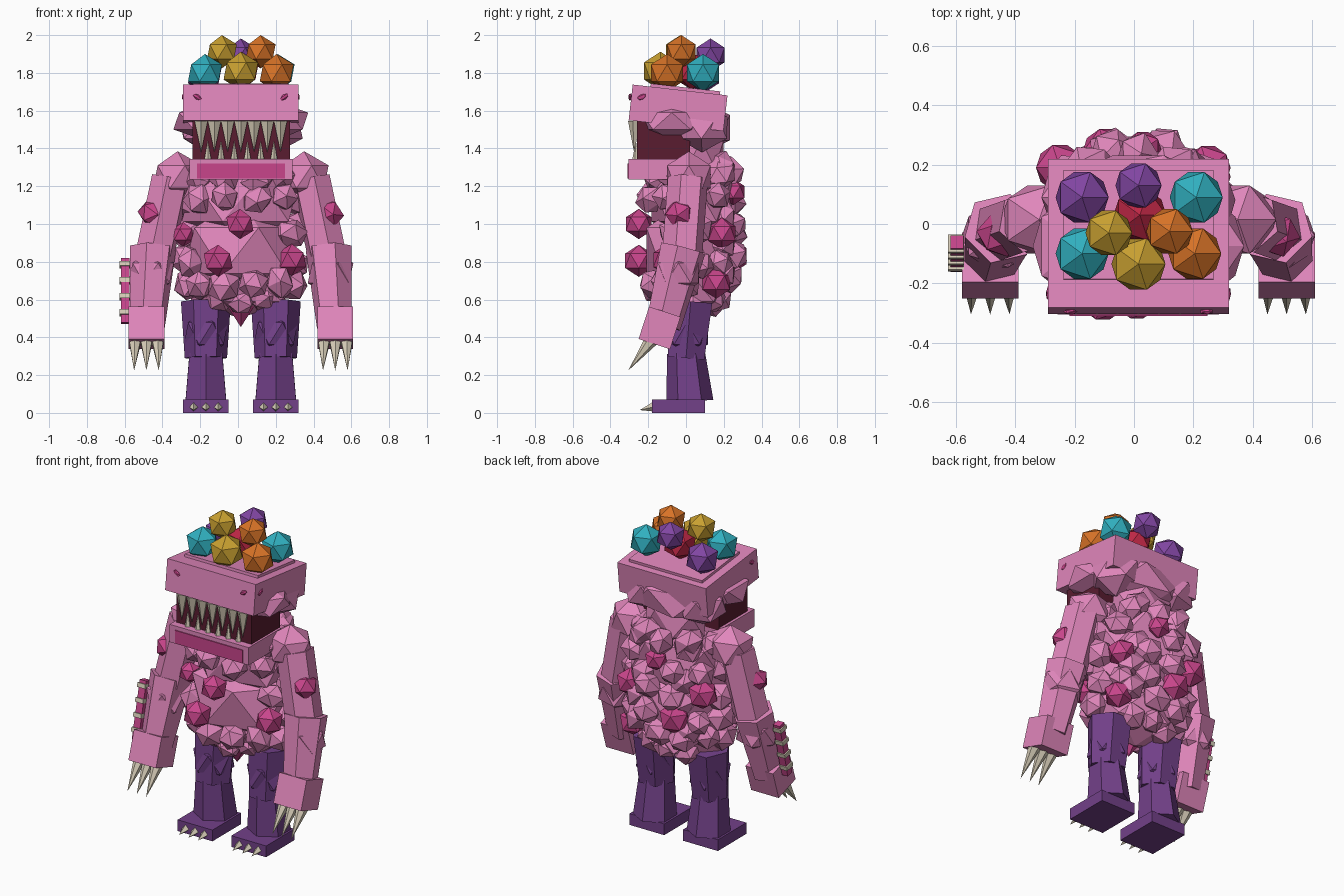
import bpy, bmesh, math, random
from mathutils import Matrix, Vector, Euler

random.seed(4)
cube = bpy.data.objects.get("Cube")
if cube:
    bpy.data.objects.remove(cube, do_unlink=True)

CX = 0.015  # centre line of the figure


def material(name, r, g, b):
    m = bpy.data.materials.new(name)
    m.use_nodes = True
    m.diffuse_color = (r, g, b, 1)
    m.node_tree.nodes["Principled BSDF"].inputs["Base Color"].default_value = (r, g, b, 1)
    return m


PINK = material("pink skin", 0.75, 0.24, 0.5)
HOT = material("hot pink", 0.58, 0.06, 0.26)
LEG = material("leg purple", 0.17, 0.052, 0.25)
VIOLET = material("violet", 0.22, 0.06, 0.36)
CYAN = material("cyan", 0.03, 0.43, 0.52)
YELLOW = material("yellow", 0.58, 0.35, 0.03)
ORANGE = material("orange", 0.68, 0.17, 0.02)
RED = material("red", 0.52, 0.02, 0.06)
BONE = material("bone", 0.68, 0.61, 0.48)
MAROON = material("mouth maroon", 0.10, 0.012, 0.03)


def finish(name, bm, mat):
    mesh = bpy.data.meshes.new(name)
    bm.to_mesh(mesh)
    bm.free()
    mesh.materials.append(mat)
    ob = bpy.data.objects.new(name, mesh)
    bpy.context.collection.objects.link(ob)


def placed(loc, size, rot):
    angles = Euler([math.radians(a) for a in rot])
    return Matrix.LocRotScale(Vector(loc), angles, Vector(size))


def ball(name, loc, size, mat, rot=(0, 0, 0)):
    if not isinstance(size, tuple):
        size = (size, size, size)
    bm = bmesh.new()
    bmesh.ops.create_icosphere(bm, subdivisions=1, radius=1, matrix=placed(loc, size, rot))
    finish(name, bm, mat)


def box(name, loc, size, mat, rot=(0, 0, 0)):
    bm = bmesh.new()
    bmesh.ops.create_cube(bm, size=1, matrix=placed(loc, size, rot))
    finish(name, bm, mat)


def limb(name, start, end, r1, r2, mat, sides=6, roll=0):
    """Tapered prism running from start to end."""
    a, b = Vector(start), Vector(end)
    turn = (b - a).to_track_quat('Z', 'Y').to_matrix().to_4x4()
    spin = Matrix.Rotation(math.radians(roll), 4, 'Z')
    bm = bmesh.new()
    bmesh.ops.create_cone(bm, cap_ends=True, segments=sides, radius1=r1, radius2=r2,
                          depth=(b - a).length,
                          matrix=Matrix.Translation((a + b) / 2) @ turn @ spin)
    finish(name, bm, mat)


# Legs and arms, one pass per side
for side, s in (("right", -1), ("left", 1)):
    x = CX + s * 0.185
    box(side + "_foot", (x, -0.04, 0.035), (0.24, 0.28, 0.07), LEG)
    limb(side + "_shin", (x, 0.02, 0.06), (x, 0.0, 0.32), 0.125, 0.1, LEG)
    ball(side + "_knee", (x, 0.005, 0.42), 0.13, LEG)
    limb(side + "_thigh", (x, 0.0, 0.29), (x, 0.025, 0.59), 0.112, 0.132, LEG, roll=90)
    for i in (-1, 0, 1):
        limb(side + "_toe_claw", (x + i * 0.065, -0.17, 0.032),
             (x + i * 0.065, -0.245, 0.015), 0.026, 0, BONE, 4)

    def arm(dx, y, z):
        return (CX + s * dx, y, z)

    ball(side + "_shoulder", arm(0.335, 0.015, 1.25), (0.145, 0.135, 0.135), PINK)
    limb(side + "_upper_arm", arm(0.37, 0.01, 1.24), arm(0.455, -0.02, 0.84), 0.108, 0.108, PINK)
    ball(side + "_arm_wart", arm(0.465, -0.035, 1.055), (0.085, 0.08, 0.075), HOT, (20, 30, 0))
    limb(side + "_forearm", arm(0.465, -0.015, 0.87), arm(0.495, -0.12, 0.46), 0.125, 0.095, PINK)
    ball(side + "_elbow", arm(0.475, -0.04, 0.74), (0.135, 0.125, 0.12), PINK)
    box(side + "_hand", arm(0.5, -0.14, 0.45), (0.19, 0.175, 0.18), PINK, (-18, 0, 0))
    for i in (-1, 0, 1):
        limb(side + "_finger_claw", arm(0.5 + i * 0.06, -0.18, 0.39),
             arm(0.5 + i * 0.065, -0.305, 0.225), 0.038, 0, BONE, 6)

# Striped strip along the outside of the right forearm
box("arm_strip", (-0.597, -0.1, 0.645), (0.045, 0.045, 0.35), HOT, (-13, 0, 0))
for i in range(4):
    box("arm_strip_band", (-0.6, -0.128 + i * 0.02, 0.53 + i * 0.085),
        (0.054, 0.06, 0.026), BONE, (-13, 0, 0))

# Torso core
ball("pelvis", (CX, 0.03, 0.66), (0.3, 0.22, 0.16), PINK)
ball("belly", (CX, 0.02, 0.86), (0.34, 0.27, 0.27), PINK)
ball("chest", (CX, 0.03, 1.13), (0.35, 0.25, 0.26), PINK)
limb("tail_spike", (CX, -0.03, 0.6), (CX, -0.03, 0.455), 0.11, 0, HOT, 6)

# Hot pink lumps: x, y, z, size
hot_lumps = [(0.01, -0.25, 1.0, 0.08), (-0.105, -0.25, 0.805, 0.085),
             (0.285, -0.1, 0.81, 0.085), (-0.29, -0.06, 0.945, 0.065),
             (0.03, 0.25, 1.17, 0.07), (-0.25, 0.19, 1.0, 0.09),
             (-0.09, 0.24, 0.83, 0.095), (0.25, 0.19, 0.95, 0.085),
             (0.25, 0.16, 0.69, 0.085)]
for x, y, z, r in hot_lumps:
    ball("hot_lump", (x, y, z), r, HOT, (0, 0, 36))

# Rings of pink lumps: height, x radius, y radius, size, count, first angle, bare front angle
rings = (
    (0.6, 0.16, 0.14, 0.08, 8, 0, 0),
    (0.69, 0.28, 0.2, 0.09, 11, 14, 0),
    (0.81, 0.29, 0.22, 0.085, 11, 0, 45),
    (0.97, 0.29, 0.22, 0.085, 11, 0, 50),
    (1.13, 0.28, 0.22, 0.085, 10, 18, 0),
    (1.25, 0.25, 0.19, 0.085, 9, 20, 0),
)
for z, rx, ry, r, count, first, bare in rings:
    for i in range(count):
        turn = first + 360 * i / count
        if min(turn, 360 - turn) < bare:
            continue
        a = math.radians(turn)
        spot = Vector((CX + rx * math.sin(a), 0.03 - ry * math.cos(a),
                       z + random.uniform(-0.025, 0.025)))
        if any((spot - Vector(h[:3])).length < 0.09 for h in hot_lumps):
            continue
        size = tuple(r * random.uniform(0.85, 1.15) for _ in range(3))
        ball("body_lump", spot, size, PINK, [random.uniform(0, 90) for _ in range(3)])
# Flatter lumps filling the back
for z in (0.75, 0.9, 1.05, 1.3):
    for dx in (-0.14, 0.14):
        ball("back_lump", (CX + dx + random.uniform(-0.03, 0.03), 0.19, z),
             (0.11, 0.08, 0.08), PINK, (20, 40, 10))

# Head
TILT = (-6.5, 0, 0)
ball("neck", (CX, 0.08, 1.37), (0.22, 0.14, 0.16), PINK)
ball("back_of_head", (CX, 0.07, 1.51), (0.31, 0.19, 0.15), PINK)
box("upper_head", (CX, -0.042, 1.615), (0.61, 0.505, 0.19), PINK, TILT)
box("crown_plate", (CX, -0.005, 1.698), (0.505, 0.37, 0.05), PINK, TILT)
box("mouth", (CX + 0.002, -0.12, 1.45), (0.515, 0.28, 0.24), MAROON)
box("lower_jaw", (CX, -0.145, 1.29), (0.545, 0.32, 0.11), PINK)
box("lip_plate", (CX, -0.307, 1.28), (0.465, 0.008, 0.08), HOT)
for s in (-1, 1):
    ball("cheek", (CX + s * 0.2, -0.075, 1.545), (0.175, 0.19, 0.1), PINK)
    ball("rear_cheek", (CX + s * 0.19, 0.085, 1.51), (0.15, 0.16, 0.13), PINK, (0, 0, 36))
    # Small slanted eyes on the front and on the sides of the head
    ball("front_eye", (CX + s * 0.23, -0.296, 1.672), (0.028, 0.01, 0.014), HOT, (0, -s * 35, 0))
    ball("side_eye", (CX + s * 0.303, -0.235, 1.672), (0.01, 0.028, 0.016), HOT, (25, 0, 0))

# Teeth
for i in range(7):
    x = CX - 0.21 + i * 0.07
    limb("upper_tooth", (x, -0.27, 1.545), (x, -0.275, 1.38), 0.037, 0, BONE, 5)
for i in range(6):
    x = CX - 0.175 + i * 0.07
    limb("lower_tooth", (x, -0.265, 1.34), (x, -0.265, 1.44), 0.02, 0, BONE, 5)

# Coloured balls on the crown: x, y, z, size
crown = (
    (-0.19, -0.1, 1.80, 0.1, CYAN), (0, -0.135, 1.81, 0.102, YELLOW),
    (0.19, -0.1, 1.80, 0.1, ORANGE), (-0.19, 0.09, 1.79, 0.1, VIOLET),
    (0.195, 0.09, 1.80, 0.1, CYAN), (0, 0.13, 1.895, 0.087, VIOLET),
    (-0.1, -0.03, 1.912, 0.088, YELLOW), (0.105, -0.025, 1.912, 0.088, ORANGE),
    (0.005, 0.03, 1.81, 0.1, RED),
)
for x, y, z, r, mat in crown:
    ball(mat.name + "_crown_ball", (CX + x, y, z), r, mat)
